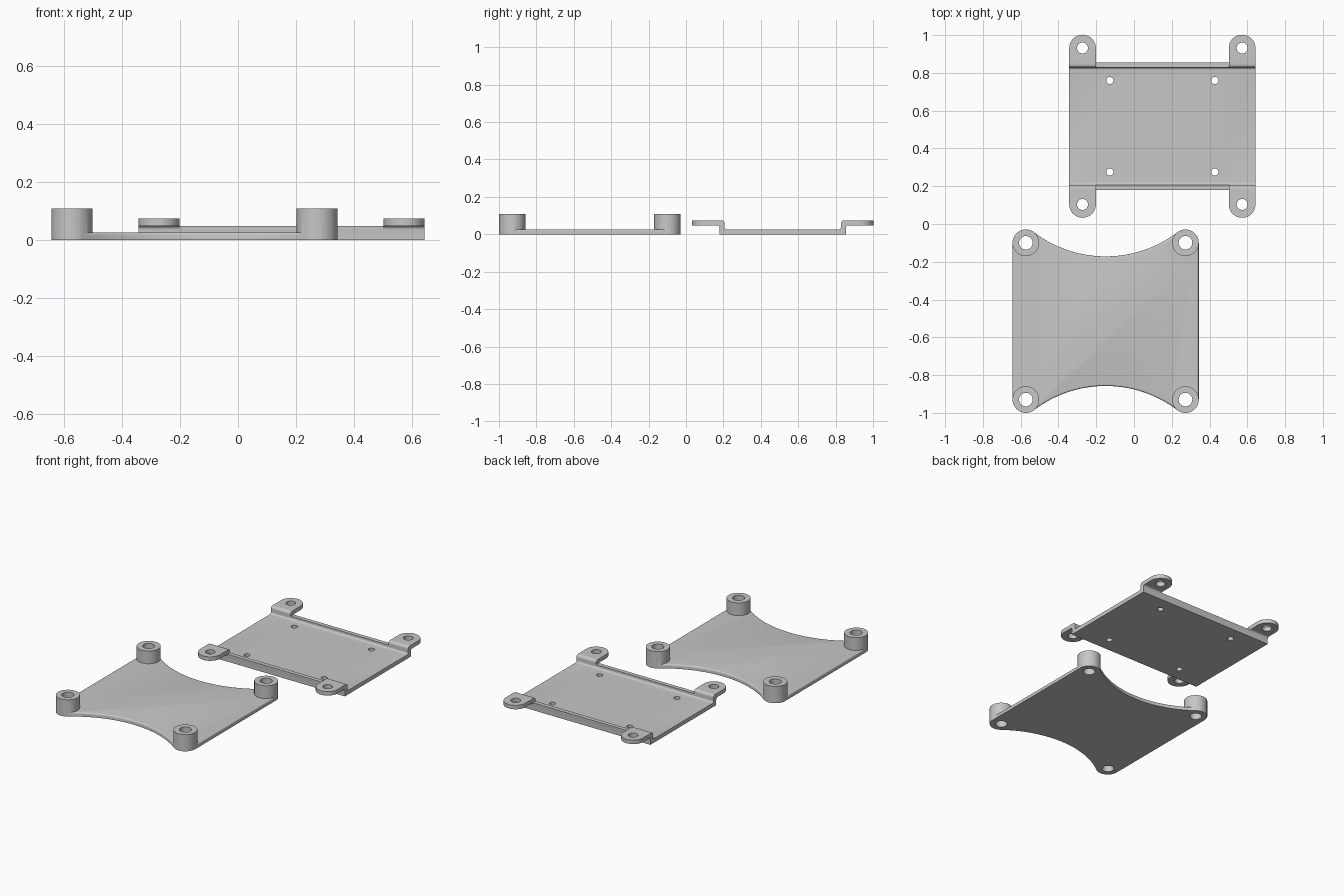
import bpy, bmesh
from math import sin, cos, pi, atan2

if "Cube" in bpy.data.objects:
    bpy.data.objects.remove(bpy.data.objects["Cube"])

grey = bpy.data.materials.new("light grey")
grey.diffuse_color = (0.57, 0.57, 0.57, 1)
grey.use_nodes = True
grey.node_tree.nodes["Principled BSDF"].inputs["Base Color"].default_value = grey.diffuse_color


def arc(cx, cy, r, a0, a1, n):
    """Points on an arc, both ends included."""
    return [(cx + r * cos(a0 + (a1 - a0) * i / n),
             cy + r * sin(a0 + (a1 - a0) * i / n)) for i in range(n + 1)]


def extrude(bm, pts, axis, lo, hi):
    """Prism from a closed outline: (x, y) along z, or (y, z) along x."""
    place = (lambda p, t: (p[0], p[1], t)) if axis == 'z' else (lambda p, t: (t, p[0], p[1]))
    rings = [[bm.verts.new(place(p, t)) for p in pts] for t in (lo, hi)]
    faces = [bm.faces.new(r) for r in rings]
    n = len(pts)
    for i in range(n):
        j = (i + 1) % n
        faces.append(bm.faces.new((rings[0][i], rings[0][j], rings[1][j], rings[1][i])))
    bmesh.ops.recalc_face_normals(bm, faces=faces)


def cylinder(bm, x, y, r, lo, hi, n=48):
    extrude(bm, arc(x, y, r, 0, 2 * pi * (n - 1) / n, n - 1), 'z', lo, hi)


def make(name, bm):
    me = bpy.data.meshes.new(name)
    bm.to_mesh(me)
    bm.free()
    me.materials.append(grey)
    ob = bpy.data.objects.new(name, me)
    bpy.context.collection.objects.link(ob)
    return ob


def boolean(ob, bm, op):
    """Apply a boolean with a temporary tool mesh."""
    tool = make("tool", bm)
    mod = ob.modifiers.new("bool", 'BOOLEAN')
    mod.operation, mod.solver, mod.object = op, 'EXACT', tool
    bpy.context.view_layer.objects.active = ob
    bpy.ops.object.modifier_apply(modifier=mod.name)
    bpy.data.objects.remove(tool)


def finish(ob):
    bpy.ops.object.select_all(action='DESELECT')
    ob.select_set(True)
    bpy.context.view_layer.objects.active = ob
    bpy.ops.object.shade_smooth_by_angle(angle=0.6)


HX = 0.4225          # half spacing of the mounting holes in x
R = 0.0705           # radius of bosses and tab ends
T = 0.026            # sheet thickness
SIGNS = [(sx, sy) for sx in (-1, 1) for sy in (-1, 1)]

# --- Standoff plate: concave front and back, tangent to the corner bosses ---
PX, PY, HY, WAIST = -0.15, -0.5145, 0.415, 0.343
d = HY - WAIST
RC = (HX**2 + d**2 - R**2) / (2 * (R + d))      # radius of the concave edge
tang = atan2(WAIST + RC - HY, -HX)
half = arc(HX, HY, R, 0, tang, 16)
half += arc(0, WAIST + RC, RC, tang - pi, -tang, 40)[1:-1]
half += arc(-HX, HY, R, pi - tang, pi, 16)
outline = half + [(-x, -y) for x, y in half]
bm = bmesh.new()
extrude(bm, [(x + PX, y + PY) for x, y in outline], 'z', 0, T)
rim = [e for e in bm.edges if all(v.co.z > T - 1e-4 for v in e.verts)]
bmesh.ops.bevel(bm, geom=rim, offset=0.009, segments=4, profile=0.5, affect='EDGES')
plate = make("standoff_plate", bm)

bosses, holes = bmesh.new(), bmesh.new()
for sx, sy in SIGNS:
    x, y = PX + sx * HX, PY + sy * HY
    cylinder(bosses, x, y, R, 0, 0.109, 64)
    cylinder(holes, x, y, 0.036, -0.1, 0.3)
boolean(plate, bosses, 'UNION')
boolean(plate, holes, 'DIFFERENCE')
finish(plate)

# --- Mounting bracket: shallow channel with four raised tabs ---
BX, BY, HY = 0.15, 0.5175, 0.414
WO, WI, ZW, ZT, F = 0.338, 0.311, 0.048, 0.074, 0.012
side = [(WO, 0), (WO, ZW), (WI, ZW)] + arc(WI - F, T + F, F, 0, -pi / 2, 6)
channel = side + [(-y, z) for y, z in reversed(side)]
bm = bmesh.new()
extrude(bm, [(BY + y, z) for y, z in channel], 'x', BX - HX - R, BX + HX + R)
bracket = make("mounting_bracket", bm)

# Tab arm with rounded bend at the top and fillet underneath
bend = [(HY, ZT)] + arc(WI + 0.016, ZT - 0.016, 0.016, pi / 2, pi, 6)
bend += [(WI, ZW - F), (WO, ZW - F)] + arc(WO + F, ZW - F, F, pi, pi / 2, 6)[1:] + [(HY, ZW)]
arms, ends, holes = bmesh.new(), bmesh.new(), bmesh.new()
for sx, sy in SIGNS:
    x, y = BX + sx * HX, BY + sy * HY
    extrude(arms, [(BY + sy * a, z) for a, z in bend], 'x', x - R, x + R)
    cylinder(ends, x, y, R, ZW, ZT, 64)
    cylinder(holes, x, y, 0.029, -0.1, 0.3)
    # Small board holes in the floor
    cylinder(holes, BX + sx * 0.278, BY + sy * 0.242, 0.019, -0.1, 0.3, 32)
boolean(bracket, arms, 'UNION')
boolean(bracket, ends, 'UNION')
boolean(bracket, holes, 'DIFFERENCE')
finish(bracket)
